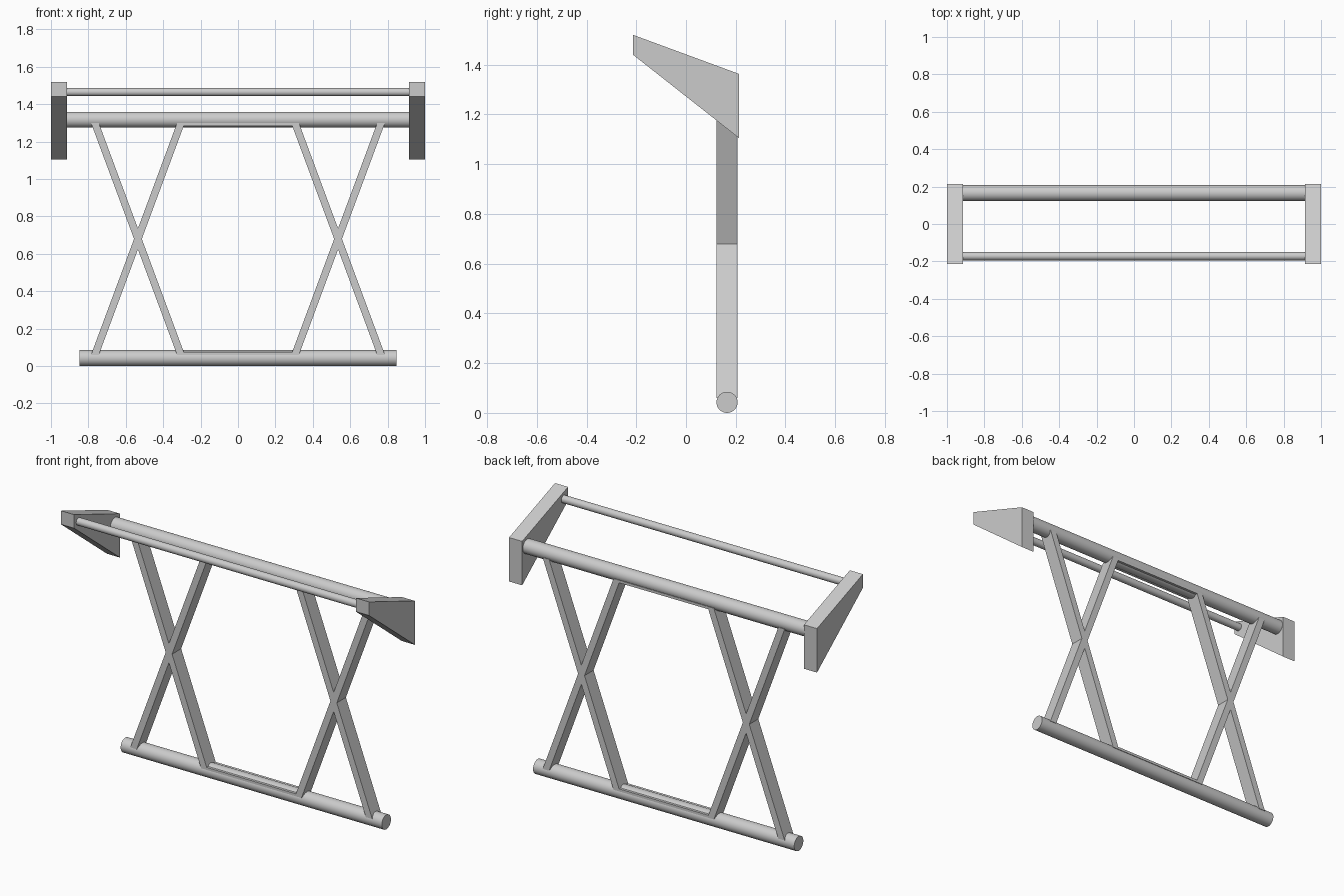
import bpy, bmesh, math

if "Cube" in bpy.data.objects:
    bpy.data.objects.remove(bpy.data.objects["Cube"])

TUBE_Y, TUBE_R = 0.165, 0.0425
LOW_Z, HIGH_Z = 0.0425, 1.317
MID_Z = (LOW_Z + HIGH_Z) / 2


def tube(name, half_length, y, z, radius):
    bpy.ops.mesh.primitive_cylinder_add(vertices=48, radius=radius, depth=2 * half_length,
                                        location=(0, y, z), rotation=(0, math.pi / 2, 0))
    obj = bpy.context.object
    obj.name = name
    bpy.ops.object.shade_smooth_by_angle(angle=math.radians(30))
    return obj


def extruded(name, points, offset):
    """Closed outline of 3D points pushed along offset."""
    bm = bmesh.new()
    face = bm.faces.new([bm.verts.new(p) for p in points])
    new = bmesh.ops.extrude_face_region(bm, geom=[face])["geom"]
    bmesh.ops.translate(bm, vec=offset, verts=[v for v in new if isinstance(v, bmesh.types.BMVert)])
    bmesh.ops.recalc_face_normals(bm, faces=bm.faces)
    mesh = bpy.data.meshes.new(name)
    bm.to_mesh(mesh)
    bm.free()
    obj = bpy.data.objects.new(name, mesh)
    bpy.context.collection.objects.link(obj)
    return obj


# Horizontal tubes
tube("base_tube", 0.848, TUBE_Y, LOW_Z, TUBE_R)
tube("top_tube", 0.916, TUBE_Y, HIGH_Z, TUBE_R)
tube("front_rod", 0.916, -0.172, 1.465, 0.022)

# Tapered end brackets
profile = [(-0.213, 1.52), (0.213, 1.363), (0.213, 1.105), (-0.213, 1.44)]
for side, x in (("left", -1.0), ("right", 0.915)):
    extruded(side + "_bracket", [(x, y, z) for y, z in profile], (0.085, 0, 0))


# Two bent flat straps, one upright and one inverted, form the crossed legs
def strap(name, flip):
    def edge(z, side):
        return 0.535 + (z - MID_Z) * 0.371 + side * 0.0208
    top, inner, outer = 1.3, 0.075, 0.06
    right = [(edge(outer, 1), outer), (edge(top, 1), top),
             (edge(top, -1), top), (edge(inner, -1), inner)]
    outline = right + [(-x, z) for x, z in reversed(right)]
    if flip:
        outline = [(x, 2 * MID_Z - z) for x, z in outline]
    return extruded(name, [(x, TUBE_Y - 0.042, z) for x, z in outline], (0, 0.084, 0))


frame = strap("crossed_leg_frame", False)
other = strap("inverted_strap", True)

# Merge the straps where they cross
union = frame.modifiers.new("merge", 'BOOLEAN')
union.operation = 'UNION'
union.solver = 'EXACT'
union.object = other
bpy.context.view_layer.objects.active = frame
bpy.ops.object.modifier_apply(modifier=union.name)
bpy.data.objects.remove(other, do_unlink=True)
